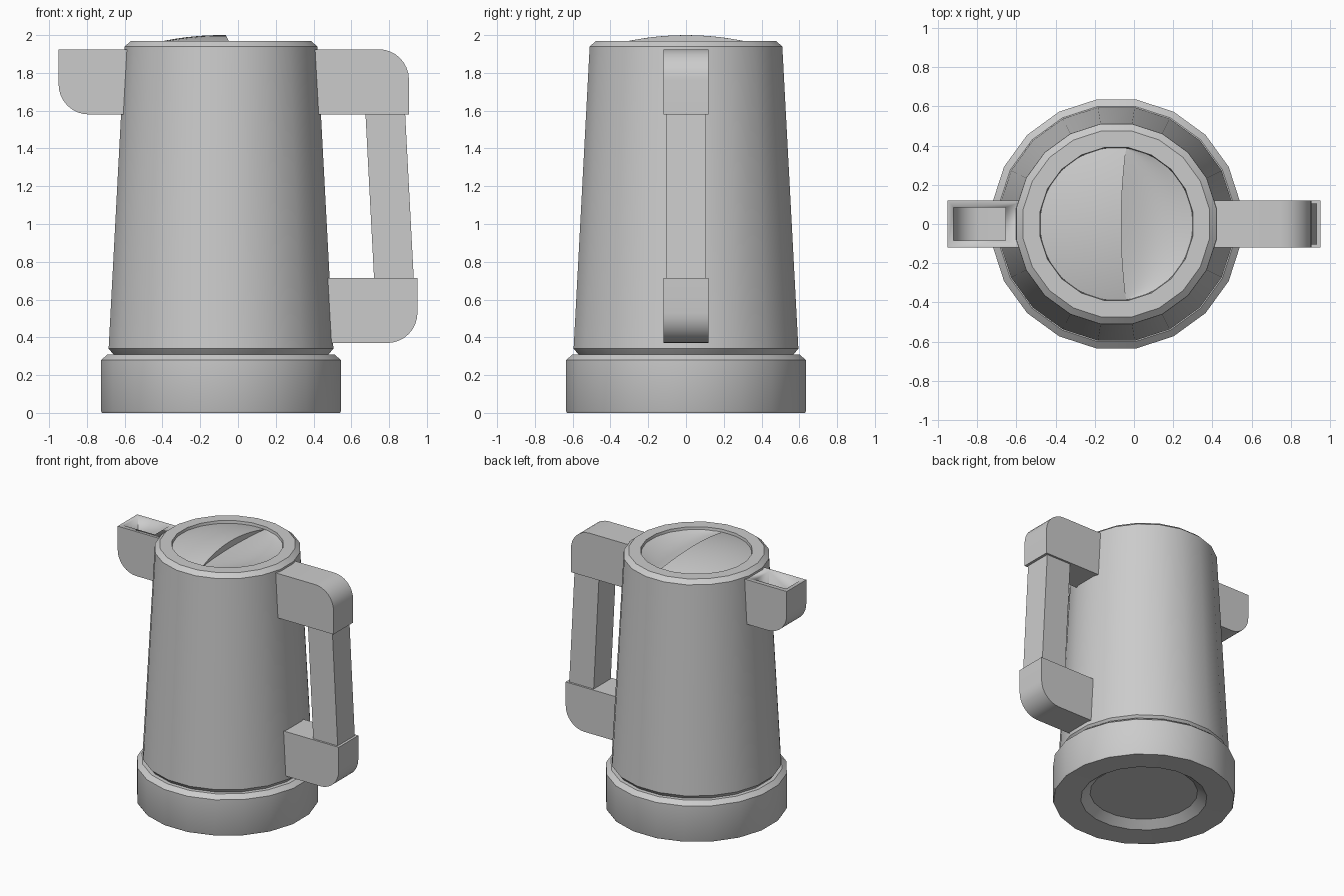
import bpy, bmesh, math

if "Cube" in bpy.data.objects:
    bpy.data.objects.remove(bpy.data.objects["Cube"])

AX = -0.09      # x of the body axis
SIDES = 20


def make(name, bm, smooth=True):
    bmesh.ops.remove_doubles(bm, verts=bm.verts, dist=1e-5)
    bmesh.ops.recalc_face_normals(bm, faces=bm.faces)
    me = bpy.data.meshes.new(name)
    bm.to_mesh(me)
    bm.free()
    ob = bpy.data.objects.new(name, me)
    bpy.context.collection.objects.link(ob)
    if smooth:
        bpy.ops.object.select_all(action='DESELECT')
        ob.select_set(True)
        bpy.context.view_layer.objects.active = ob
        bpy.ops.object.shade_smooth_by_angle(angle=math.radians(30))
    return ob


def lathe(name, profile):
    """Closed (radius, z) profile from axis to axis; flats face the main axes."""
    bm = bmesh.new()
    k = 1 / math.cos(math.pi / SIDES)
    rings = []
    for r, z in profile:
        ring = []
        for i in range(SIDES):
            a = 2 * math.pi * (i + 0.5) / SIDES
            ring.append(bm.verts.new((AX + r * k * math.cos(a), r * k * math.sin(a), z)))
        rings.append(ring)
    for a, b in zip(rings, rings[1:]):
        for i in range(SIDES):
            j = (i + 1) % SIDES
            bm.faces.new((a[i], a[j], b[j], b[i]))
    bm.faces.new(rings[0])
    bm.faces.new(rings[-1])
    return make(name, bm)


def slab(name, pts, half):
    """Extrude an (x, z) outline across y."""
    bm = bmesh.new()
    f = bm.faces.new([bm.verts.new((x, -half, z)) for x, z in pts])
    ext = bmesh.ops.extrude_face_region(bm, geom=[f])['geom']
    bmesh.ops.translate(bm, vec=(0, 2 * half, 0),
                        verts=[v for v in ext if isinstance(v, bmesh.types.BMVert)])
    return make(name, bm)


def bracket(x_in_low, x_in_high, x_out, z0, z1, r, round_top):
    """Outline of a block whose outer corner is rounded at the top or bottom."""
    s = 1 if x_out > x_in_low else -1
    v = 1 if round_top else -1
    cx, cz = x_out - s * r, (z1 - r if round_top else z0 + r)
    arc = [(cx + s * r * math.cos(a), cz + v * r * math.sin(a))
           for a in (math.pi / 2 * i / 8 for i in range(9))]
    if round_top:
        return [(x_in_low, z0), (x_out, z0)] + arc + [(x_in_high, z1)]
    return [(x_in_high, z1), (x_out, z1)] + arc + [(x_in_low, z0)]


def lid_half(name, side, height, thickness):
    """Grid between the curved split line and the round rim of the lid."""
    bm = bmesh.new()
    R, ny, nt = 0.39, 20, 10
    ymax = math.sqrt(R * R - 0.05 ** 2)
    rows = []
    for i in range(ny + 1):
        y = -ymax * math.cos(math.pi * i / ny)
        split = 0.025 + 0.025 * (y / ymax) ** 2
        rim = side * math.sqrt(R * R - y * y)
        row = []
        for j in range(nt + 1):
            t = j / nt
            x = split + (rim - split) * t
            row.append(bm.verts.new((AX + x, y, height(x, y, t))))
        rows.append(row)
    for a, b in zip(rows, rows[1:]):
        for j in range(nt):
            bm.faces.new((a[j], a[j + 1], b[j + 1], b[j]))
    # close downwards to a solid plate
    top = bm.faces[:]
    ext = bmesh.ops.extrude_face_region(bm, geom=top, use_keep_orig=True)['geom']
    bmesh.ops.translate(bm, vec=(0, 0, -thickness),
                        verts=[v for v in ext if isinstance(v, bmesh.types.BMVert)])
    bmesh.ops.dissolve_degenerate(bm, dist=1e-5, edges=bm.edges)
    return make(name, bm)


# base with a hollow underside
lathe("base", [(0.375, 0.055), (0.44, 0.005), (0.63, 0.0), (0.635, 0.01), (0.635, 0.28),
               (0.60, 0.31), (0.50, 0.31)])

# tapered jug with a recessed rim
lathe("jug_body", [(0.55, 0.29), (0.57, 0.31), (0.595, 0.34), (0.51, 1.94),
                   (0.475, 1.97), (0.39, 1.97), (0.38, 1.89)])

# lid: raised dome half and scooped half
lid_half("lid_dome", -1, lambda x, y, t: 2.0 - 0.03 * (x * x + y * y) / 0.09, 0.06)
lid_half("lid_scoop", 1,
         lambda x, y, t: 1.95 - 0.035 * math.sin(math.pi * t) * (1 - (y / 0.39) ** 2), 0.03)

# spout with an open pocket
spout = slab("spout", bracket(-0.55, -0.55, -0.95, 1.58, 1.925, 0.16, False), 0.12)
pocket = slab("spout_pocket_cutter",
              bracket(-0.655, -0.655, -0.92, 1.62, 2.0, 0.14, False), 0.085)
pocket.hide_render = True
pocket.hide_viewport = True
cut = spout.modifiers.new("pocket", 'BOOLEAN')
cut.operation = 'DIFFERENCE'
cut.solver = 'EXACT'
cut.object = pocket

# handle: two brackets joined by a leaning grip
slab("handle_top", bracket(0.38, 0.36, 0.905, 1.58, 1.925, 0.16, True), 0.12)
slab("handle_bottom", bracket(0.44, 0.42, 0.95, 0.37, 0.715, 0.16, False), 0.12)
slab("handle_grip", [(0.722, 0.68), (0.932, 0.68), (0.883, 1.62), (0.673, 1.62)], 0.105)
